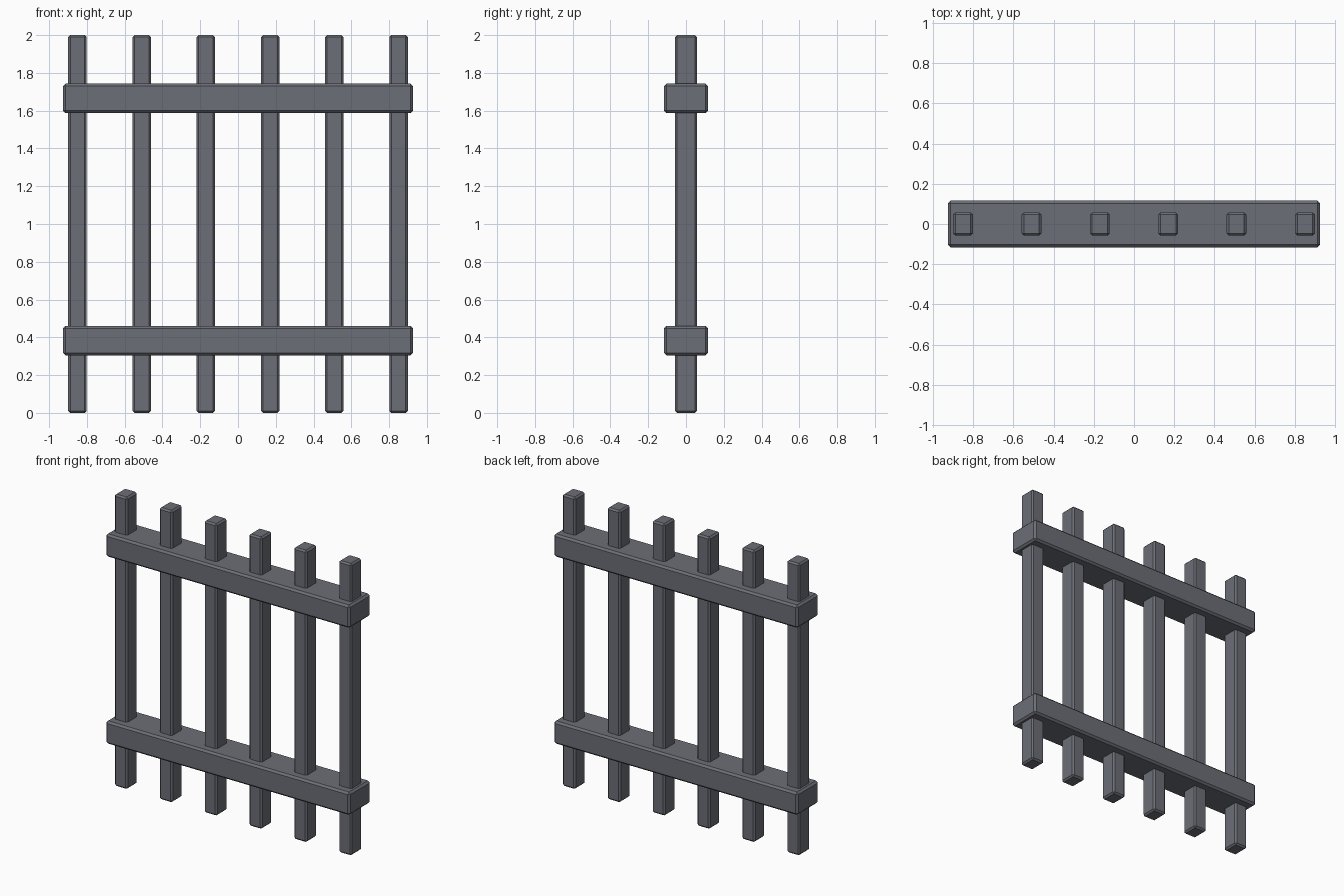
import bpy

cube = bpy.data.objects.get("Cube")
if cube:
    bpy.data.objects.remove(cube, do_unlink=True)

# Dark iron
iron = bpy.data.materials.new("dark_iron")
iron.use_nodes = True
colour = (0.15, 0.157, 0.184, 1)
iron.diffuse_color = colour
iron.node_tree.nodes["Principled BSDF"].inputs["Base Color"].default_value = colour


def bevelled_box(name, centre, size, chamfer):
    bpy.ops.mesh.primitive_cube_add(size=1, location=centre)
    box = bpy.context.object
    box.name = name
    box.scale = size
    bpy.ops.object.transform_apply(location=False, rotation=False, scale=True)
    bevel = box.modifiers.new("chamfer", "BEVEL")
    bevel.width = chamfer
    bevel.segments = 1
    box.data.materials.append(iron)
    return box


# Upright bars
for i in range(6):
    bevelled_box(f"upright_bar_{i + 1}", (-0.85 + 0.34 * i, 0, 1),
                 (0.098, 0.116, 2), 0.011)

# Horizontal rails
for name, z in (("lower_rail", 0.383), ("upper_rail", 1.665)):
    bevelled_box(name, (0, 0, z), (1.852, 0.232, 0.156), 0.013)
